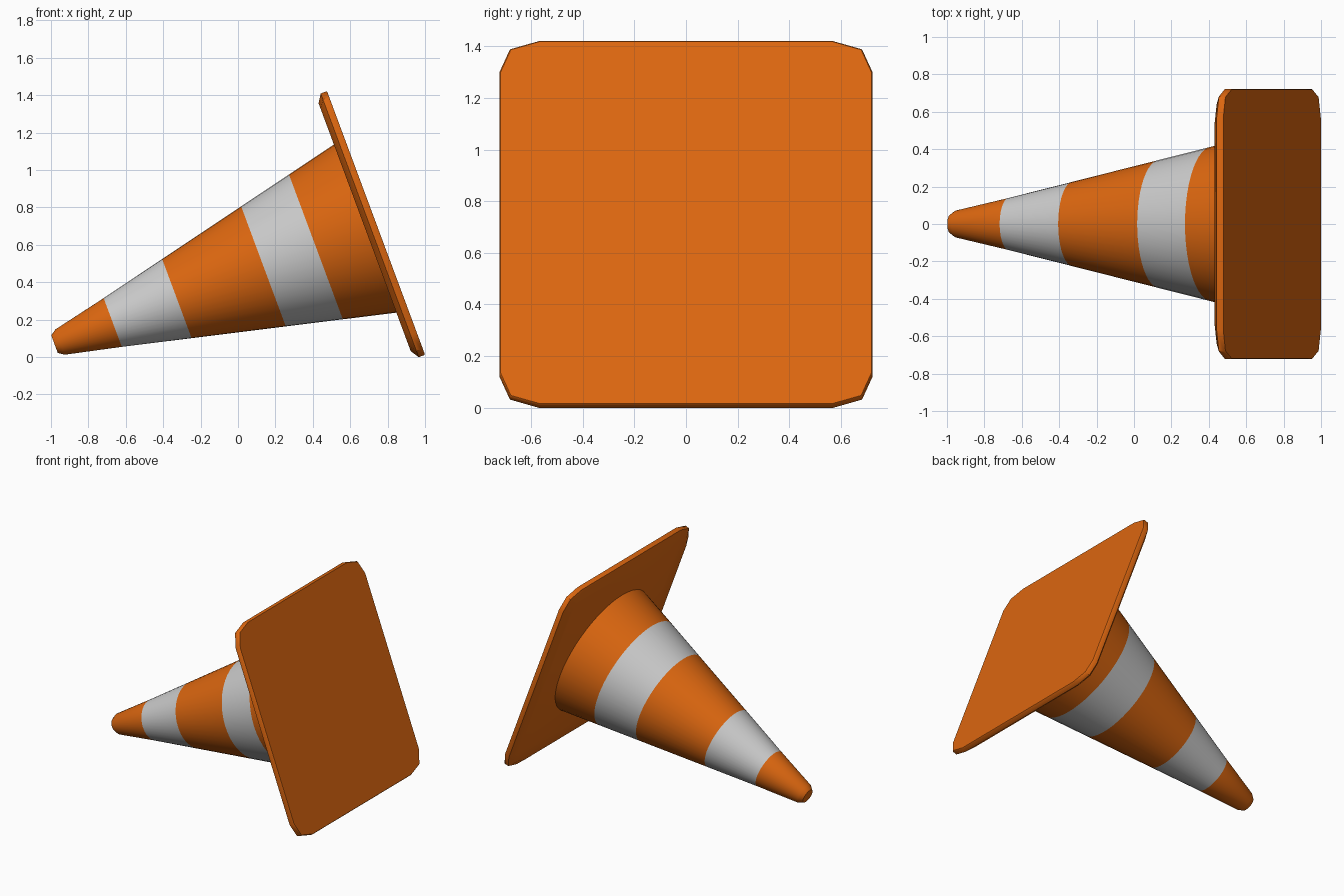
import bpy, bmesh, math
from mathutils import Matrix

if "Cube" in bpy.data.objects:
    bpy.data.objects.remove(bpy.data.objects["Cube"])

# Tilted frame: local z runs from the plate's underside to the cone tip
TILT = math.radians(20.4)
S, C = math.sin(TILT), math.cos(TILT)
FRAME = Matrix(((-S, 0, -C, 0.738), (0, 1, 0, 0), (C, 0, -S, 0.717), (0, 0, 0, 1)))

orange = bpy.data.materials.new("orange")
orange.diffuse_color = (0.72, 0.135, 0.005, 1)
orange.use_nodes = True
orange.node_tree.nodes["Principled BSDF"].inputs["Base Color"].default_value = orange.diffuse_color


def loft(name, rings, material=None, cap_start=False, cap_end=False, angle=40):
    """Skin a list of equal-length point rings into one object."""
    bm = bmesh.new()
    loops = [[bm.verts.new(p) for p in ring] for ring in rings]
    n = len(loops[0])
    for a, b in zip(loops, loops[1:]):
        for i in range(n):
            j = (i + 1) % n
            bm.faces.new((a[i], a[j], b[j], b[i]))
    if cap_start:
        bm.faces.new(loops[0][::-1])
    if cap_end:
        bm.faces.new(loops[-1])
    bm.transform(FRAME)
    mesh = bpy.data.meshes.new(name)
    bm.to_mesh(mesh)
    bm.free()
    obj = bpy.data.objects.new(name, mesh)
    bpy.context.collection.objects.link(obj)
    if material:
        mesh.materials.append(material)
    bpy.ops.object.select_all(action='DESELECT')
    obj.select_set(True)
    bpy.context.view_layer.objects.active = obj
    bpy.ops.object.shade_smooth_by_angle(angle=math.radians(angle))
    return obj


def circle(h, r, n=48):
    return [(r * math.cos(2 * math.pi * i / n) - 0.008,
             r * math.sin(2 * math.pi * i / n), h) for i in range(n)]


def radius(h):
    return 0.479 - 0.2363 * (h - 0.066)


# Square plate with clipped corners and a chamfered cone-side rim
corner = [(0.752, 0.57), (0.718, 0.682), (0.625, 0.722)]
outline = (corner + [(-x, y) for x, y in corner[::-1]]
           + [(-x, -y) for x, y in corner] + [(x, -y) for x, y in corner[::-1]])


def plate_ring(h, inset):
    return [(x * (1 - inset / 0.752), y * (1 - inset / 0.722), h) for x, y in outline]


loft("base_plate", [plate_ring(0, 0.004), plate_ring(0.006, 0), plate_ring(0.036, 0),
                    plate_ring(0.065, 0.045)], orange, True, True)

# Cone bands, alternating orange and grey
bands = [("lower_band", 0.06, 0.346, orange), ("lower_stripe", 0.346, 0.645, None),
         ("middle_band", 0.645, 1.139, orange), ("upper_stripe", 1.139, 1.505, None)]
for name, h0, h1, mat in bands:
    loft(name, [circle(h0, radius(h0)), circle(h1, radius(h1))], mat)

# Tip with a bevelled shoulder
loft("cone_tip", [circle(1.505, radius(1.505)), circle(1.805, radius(1.805) + 0.004),
                  circle(1.837, 0.05)], orange, cap_end=True)
